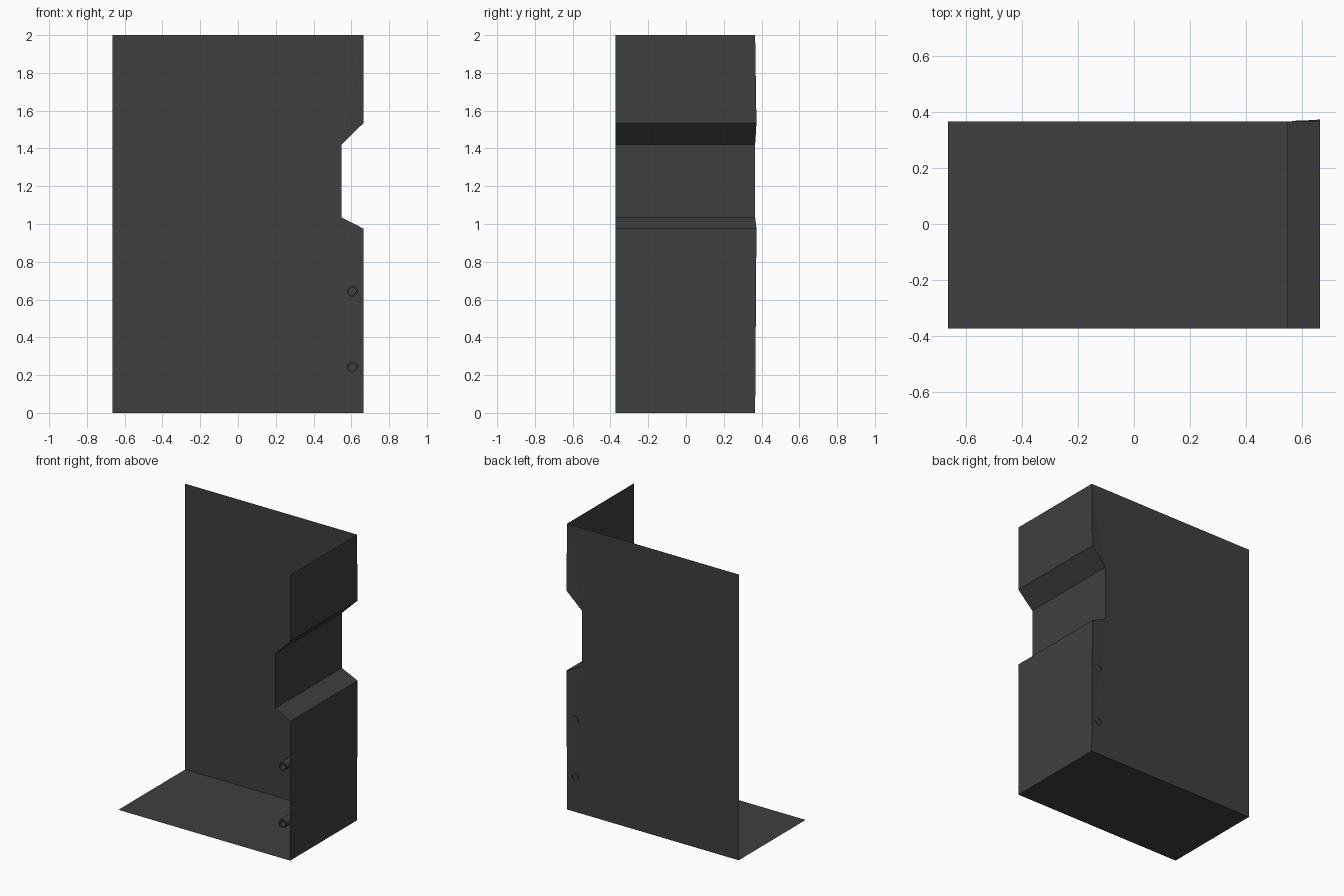
import bpy, bmesh, math

if "Cube" in bpy.data.objects:
    bpy.data.objects.remove(bpy.data.objects["Cube"])

FRONT, BACK, BULGE = -0.373, 0.366, 0.373
LEFT, RIGHT, NOTCH = -0.665, 0.665, 0.548

mat = bpy.data.materials.new("dark_grey")
mat.diffuse_color = (0.05, 0.05, 0.05, 1)
mat.use_nodes = True
mat.node_tree.nodes["Principled BSDF"].inputs["Base Color"].default_value = mat.diffuse_color


def mesh_object(name, bm):
    me = bpy.data.meshes.new(name)
    bm.to_mesh(me)
    bm.free()
    me.materials.append(mat)
    ob = bpy.data.objects.new(name, me)
    bpy.context.collection.objects.link(ob)
    return ob


def sheet(name, faces):
    bm = bmesh.new()
    for pts in faces:
        bm.faces.new([bm.verts.new(p) for p in pts])
    bmesh.ops.remove_doubles(bm, verts=bm.verts, dist=1e-5)
    return mesh_object(name, bm)


# Notched profile of the right side: x, z, y of rear edge
profile = [(RIGHT, 0, BACK), (RIGHT, 0.975, BULGE), (NOTCH, 1.035, BACK),
           (NOTCH, 1.42, BACK), (RIGHT, 1.535, BULGE), (RIGHT, 2, BACK)]
rear = [(x, y, z) for x, z, y in profile]
front = [(x, FRONT, z) for x, z, y in profile]

# Right wall folded along the profile
sheet("right_wall", [(front[i], front[i + 1], rear[i + 1], rear[i])
                     for i in range(len(rear) - 1)])

# Back panel: flat field plus slightly bulged corner triangles beside the notch
bottom_left, top_left = (LEFT, BACK, 0), (LEFT, BACK, 2)
sheet("back_panel", [
    (rear[0], bottom_left, top_left, rear[5], rear[3], rear[2]),
    (rear[0], rear[2], rear[1]),
    (rear[5], rear[4], rear[3]),
])

# Floor
sheet("floor", [((LEFT, FRONT, 0), (RIGHT, FRONT, 0),
                 (RIGHT, BACK, 0), (LEFT, BACK, 0))])


# Hinge tubes running front to back inside the right wall
def tube(name, x, z, outer=0.029, inner=0.02, n=24):
    bm = bmesh.new()
    rings = []
    for r, y in ((outer, FRONT), (outer, BULGE - 0.004),
                 (inner, BULGE - 0.004), (inner, FRONT)):
        rings.append([bm.verts.new((x + r * math.cos(2 * math.pi * i / n), y,
                                    z + r * math.sin(2 * math.pi * i / n)))
                      for i in range(n)])
    for k in range(4):
        a, b = rings[k], rings[(k + 1) % 4]
        for i in range(n):
            j = (i + 1) % n
            bm.faces.new((a[i], a[j], b[j], b[i]))
    bmesh.ops.recalc_face_normals(bm, faces=bm.faces)
    ob = mesh_object(name, bm)
    bpy.ops.object.select_all(action='DESELECT')
    ob.select_set(True)
    bpy.context.view_layer.objects.active = ob
    bpy.ops.object.shade_smooth_by_angle()


for label, z in (("lower", 0.243), ("upper", 0.643)):
    tube(label + "_hinge_tube", 0.605, z)
